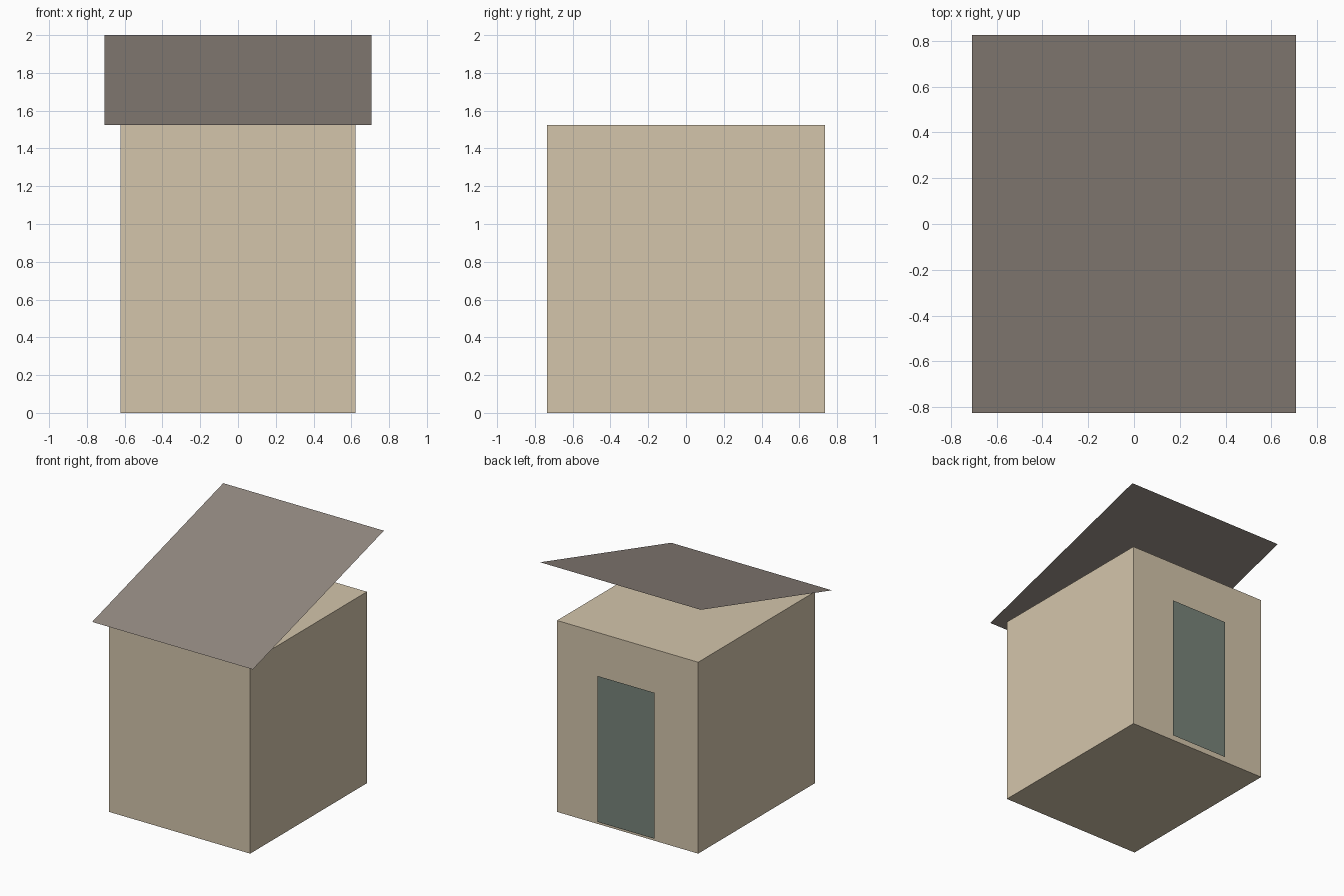
import bpy
import bmesh

cube = bpy.data.objects.get("Cube")
if cube:
    bpy.data.objects.remove(cube, do_unlink=True)

HALF_X, HALF_Y, WALL_H = 0.622, 0.735, 1.525
ROOF_X, ROOF_Y, ROOF_TOP = 0.708, 0.825, 2.0
DOOR_X, DOOR_Y, DOOR_LOW, DOOR_HIGH = 0.253, 0.755, 0.027, 1.19


def material(name, rgb):
    """Flat material from an 8-bit display colour."""
    linear = [((c / 255 + 0.055) / 1.055) ** 2.4 for c in rgb] + [1.0]
    mat = bpy.data.materials.new(name)
    mat.use_nodes = True
    mat.diffuse_color = linear
    node = next(n for n in mat.node_tree.nodes if n.type == "BSDF_PRINCIPLED")
    node.inputs["Base Color"].default_value = linear
    return mat


def add_object(name, bm, mat):
    mesh = bpy.data.meshes.new(name)
    bm.to_mesh(mesh)
    bm.free()
    mesh.materials.append(mat)
    obj = bpy.data.objects.new(name, mesh)
    bpy.context.collection.objects.link(obj)
    return obj


def add_sheet(name, corners, mat):
    """Single flat four-sided panel."""
    bm = bmesh.new()
    bm.faces.new([bm.verts.new(c) for c in corners])
    return add_object(name, bm, mat)


wall_mat = material("warm beige wall", (212, 197, 171))
roof_mat = material("grey brown roof", (146, 136, 128))
door_mat = material("grey green door", (120, 132, 122))

# Closed hut body
bm = bmesh.new()
bmesh.ops.create_cube(bm, size=1)
bmesh.ops.translate(bm, vec=(0, 0, 0.5), verts=bm.verts)
bmesh.ops.scale(bm, vec=(2 * HALF_X, 2 * HALF_Y, WALL_H), verts=bm.verts)
add_object("hut_walls", bm, wall_mat)

# Single-pitch roof sheet, low at the front and high at the back
add_sheet("sloping_roof", [
    (-ROOF_X, -ROOF_Y, WALL_H), (ROOF_X, -ROOF_Y, WALL_H),
    (ROOF_X, ROOF_Y, ROOF_TOP), (-ROOF_X, ROOF_Y, ROOF_TOP)], roof_mat)

# Door panel just off the back wall
add_sheet("back_door", [
    (DOOR_X, DOOR_Y, DOOR_LOW), (-DOOR_X, DOOR_Y, DOOR_LOW),
    (-DOOR_X, DOOR_Y, DOOR_HIGH), (DOOR_X, DOOR_Y, DOOR_HIGH)], door_mat)
